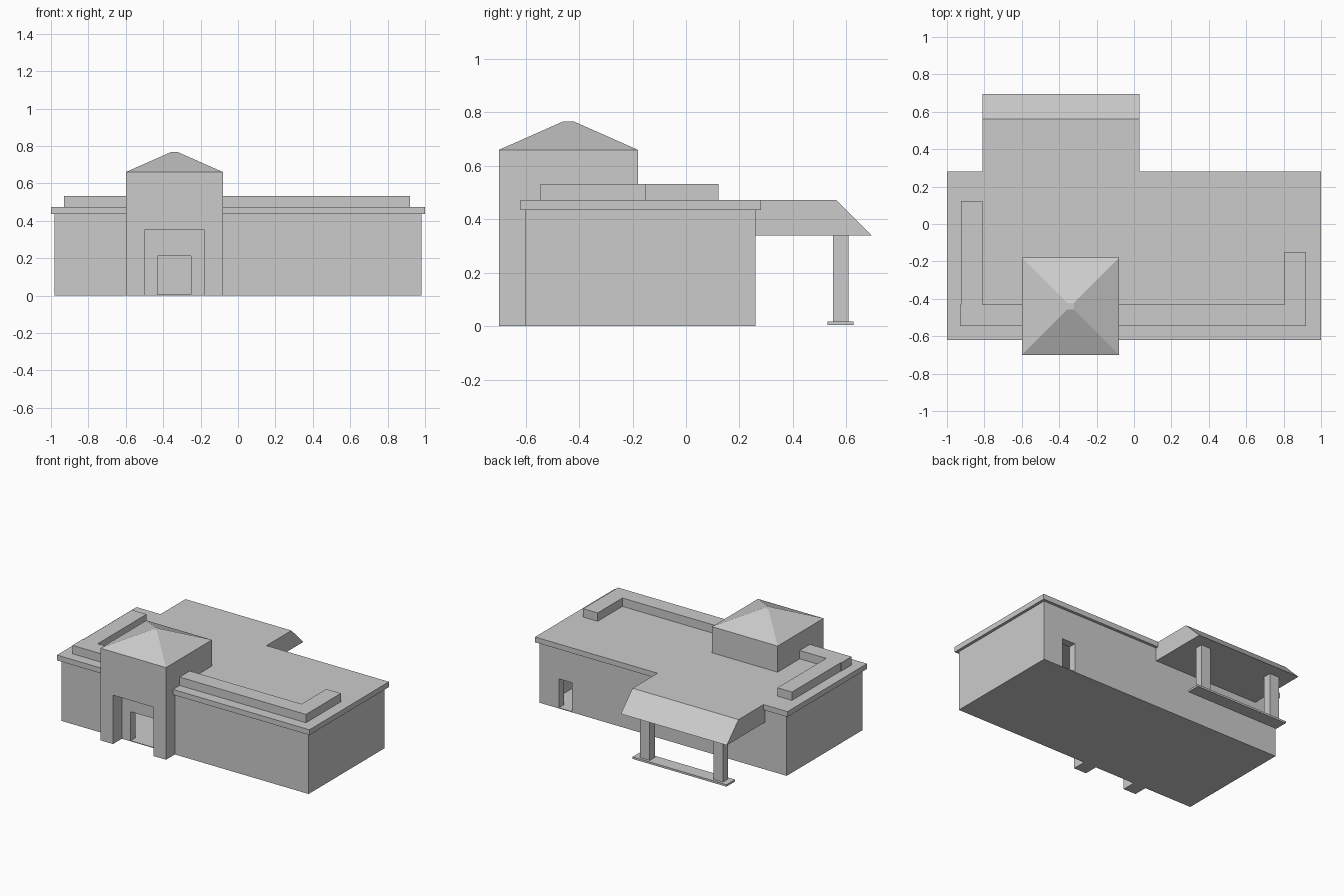
import bpy
import bmesh

old = bpy.data.objects.get("Cube")
if old:
    bpy.data.objects.remove(old, do_unlink=True)

grey = bpy.data.materials.new("plain_grey")
grey.use_nodes = True
colour = (0.6, 0.6, 0.6, 1)
grey.diffuse_color = colour
grey.node_tree.nodes["Principled BSDF"].inputs["Base Color"].default_value = colour


def finish(name, bm):
    bmesh.ops.recalc_face_normals(bm, faces=bm.faces)
    mesh = bpy.data.meshes.new(name)
    bm.to_mesh(mesh)
    bm.free()
    mesh.materials.append(grey)
    obj = bpy.data.objects.new(name, mesh)
    bpy.context.collection.objects.link(obj)
    return obj


def extrude(name, points, offset):
    """Close a flat outline and push it along offset."""
    bm = bmesh.new()
    face = bm.faces.new([bm.verts.new(p) for p in points])
    top = bmesh.ops.extrude_face_region(bm, geom=[face], use_keep_orig=True)
    moved = [v for v in top["geom"] if isinstance(v, bmesh.types.BMVert)]
    bmesh.ops.translate(bm, vec=offset, verts=moved)
    return finish(name, bm)


def prism(name, outline, z0, z1):
    return extrude(name, [(x, y, z0) for x, y in outline], (0, 0, z1 - z0))


def box(name, x0, x1, y0, y1, z0, z1):
    return prism(name, [(x0, y0), (x1, y0), (x1, y1), (x0, y1)], z0, z1)


def carve(obj, cutters):
    """Cut the boxes out of obj, then discard them."""
    for cutter in cutters:
        cutter.hide_render = True
        mod = obj.modifiers.new("cut", "BOOLEAN")
        mod.operation = "DIFFERENCE"
        mod.solver = "EXACT"
        mod.object = cutter
    bpy.context.view_layer.update()
    graph = bpy.context.evaluated_depsgraph_get()
    mesh = bpy.data.meshes.new_from_object(obj.evaluated_get(graph))
    obj.modifiers.clear()
    obj.data = mesh
    for cutter in cutters:
        bpy.data.objects.remove(cutter, do_unlink=True)


# Hollow main building with a front and a back doorway
wall = 0.055
body = box("main_walls", -0.98, 0.98, -0.60, 0.26, 0, 0.435)
carve(body, [
    box("room_cutter", -0.98 + wall, 0.98 - wall, -0.60 + wall, 0.26 - wall, 0.005, 0.5),
    box("front_door_cutter", -0.43, -0.25, -0.65, -0.50, 0.005, 0.212),
    box("back_door_cutter", 0.72, 0.825, 0.15, 0.30, 0.005, 0.212),
])

# Overhanging flat roof
box("roof_slab", -1, 1, -0.62, 0.28, 0.435, 0.473)

# Raised band on the roof, with two return arms of different length
prism("roof_band", [(-0.93, -0.545), (0.92, -0.545), (0.92, -0.15), (0.805, -0.15),
                    (0.805, -0.43), (-0.81, -0.43), (-0.81, 0.122), (-0.925, 0.122),
                    (-0.925, -0.43), (-0.93, -0.43)], 0.473, 0.533)

# Entrance tower: porch with a wide opening, and the upper storey
x0, x1, y0, y1 = -0.60, -0.08, -0.70, -0.18
porch = [(x0, 0), (x0, 0.66), (x1, 0.66), (x1, 0),
         (x1 - 0.10, 0), (x1 - 0.10, 0.35), (x0 + 0.10, 0.35), (x0 + 0.10, 0)]
extrude("tower_porch", [(x, y0, z) for x, z in porch], (0, 0.10, 0))
box("tower_top", x0, x1, y0 + 0.10, y1, 0.473, 0.66)

# Hipped tower roof with a small flat cap
roof = box("tower_roof", x0, x1, y0, y1, 0.66, 0.767)
for v in roof.data.vertices:
    if v.co.z > 0.7:
        v.co.x = -0.34 + (v.co.x + 0.34) * 0.07
        v.co.y = -0.44 + (v.co.y + 0.44) * 0.07

# Rear canopy with a sloping edge, two posts and their shared base
canopy = [(0.26, 0.34), (0.695, 0.34), (0.562, 0.473), (0.28, 0.473), (0.28, 0.435), (0.26, 0.435)]
extrude("rear_canopy", [(-0.81, y, z) for y, z in canopy], (0.84, 0, 0))
for side, x in (("left", -0.10), ("right", -0.68)):
    box(side + "_canopy_post", x - 0.038, x + 0.038, 0.55, 0.608, 0.018, 0.34)
box("post_base", -0.76, -0.015, 0.53, 0.627, 0.004, 0.018)
